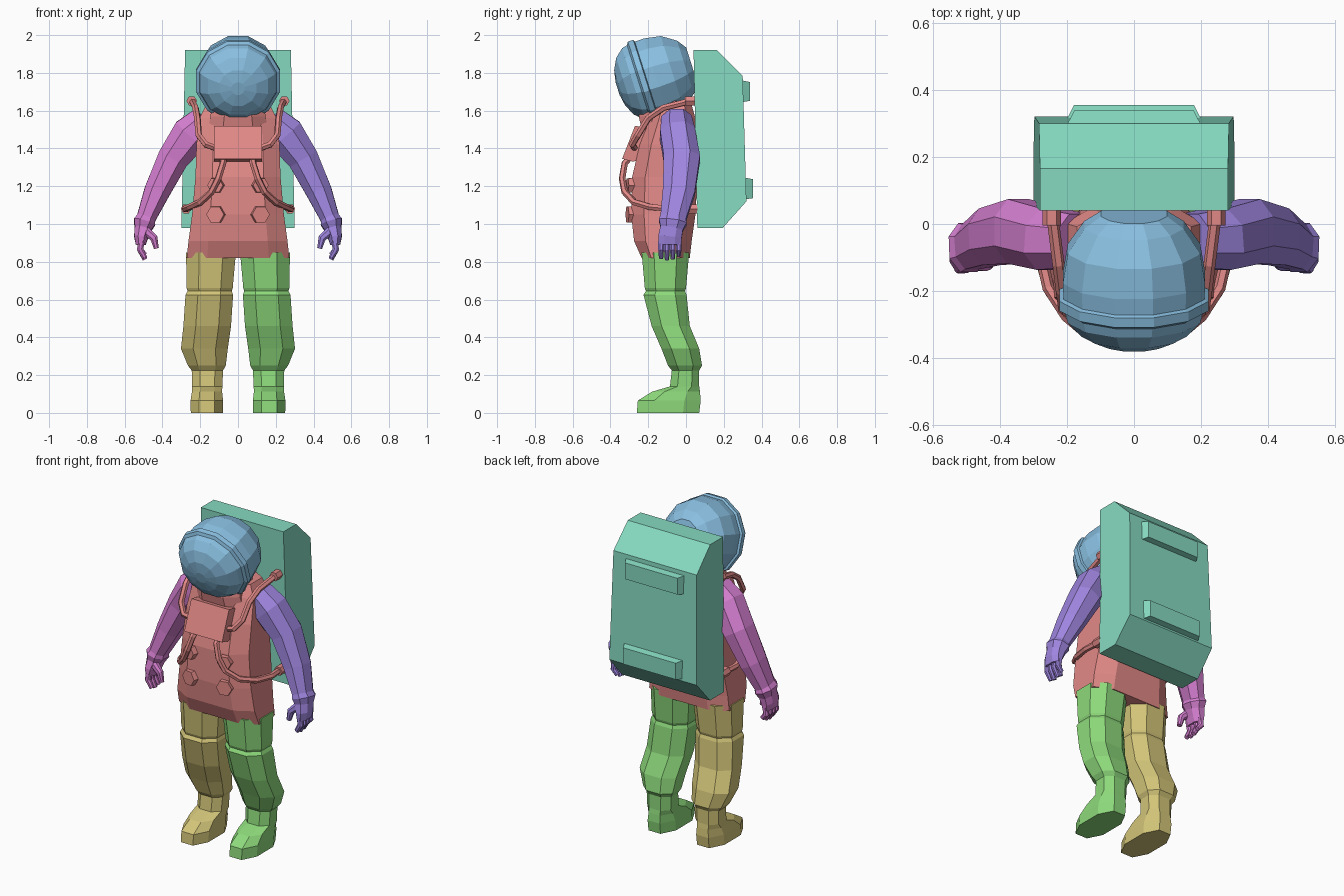
import bpy, bmesh, math
from mathutils import Vector, Matrix

if "Cube" in bpy.data.objects:
    bpy.data.objects.remove(bpy.data.objects["Cube"])


def material(name, rgb):
    m = bpy.data.materials.new(name)
    m.diffuse_color = (*rgb, 1)
    m.use_nodes = True
    m.node_tree.nodes["Principled BSDF"].inputs["Base Color"].default_value = m.diffuse_color
    return m


BLUE = material("blue", (0.25, 0.52, 0.75))
RED = material("red", (0.75, 0.25, 0.24))
TEAL = material("teal", (0.24, 0.70, 0.53))
LIMB = {1: ("right", material("violet", (0.35, 0.24, 0.75)), material("green", (0.27, 0.70, 0.20))),
        -1: ("left", material("magenta", (0.66, 0.21, 0.63)), material("yellow", (0.65, 0.56, 0.19)))}


def finish(name, bm, mat):
    bmesh.ops.recalc_face_normals(bm, faces=bm.faces)
    me = bpy.data.meshes.new(name)
    bm.to_mesh(me)
    bm.free()
    me.materials.append(mat)
    ob = bpy.data.objects.new(name, me)
    bpy.context.collection.objects.link(ob)
    return ob


def loft(name, rings, mat, s=1):
    """Skin a list of point rings and cap both ends; s=-1 mirrors in x."""
    bm = bmesh.new()
    rows = [[bm.verts.new((p[0] * s, p[1], p[2])) for p in r] for r in rings]
    n = len(rows[0])
    for a, b in zip(rows, rows[1:]):
        for i in range(n):
            j = (i + 1) % n
            bm.faces.new((a[i], a[j], b[j], b[i]))
    bm.faces.new(rows[0])
    bm.faces.new(rows[-1])
    return finish(name, bm, mat)


def octagon(c, u, v, k=0.45):
    pts = [(1, -k), (1, k), (k, 1), (-k, 1), (-1, k), (-1, -k), (-k, -1), (k, -1)]
    return [Vector(c) + u * a + v * b for a, b in pts]


def stack(rows, k):
    """Level octagons from rows of z, centre x, half width, front y, back y."""
    return [octagon((cx, (y0 + y1) / 2, z), Vector((rx, 0, 0)), Vector((0, (y1 - y0) / 2, 0)), k)
            for z, cx, rx, y0, y1 in rows]


def tube(rows, k=0.45):
    """Octagons square to a path, from rows of x, y, z, width radius, depth radius."""
    c = [Vector(r[:3]) for r in rows]
    out = []
    for i, r in enumerate(rows):
        t = (c[min(i + 1, len(c) - 1)] - c[max(i - 1, 0)]).normalized()
        v = (Vector((0, 1, 0)) - t * t.y).normalized()
        out.append(octagon(c[i], v.cross(t) * r[3], v * r[4], k))
    return out


def prism(name, profile, width, mat):
    """Side profile (y, z) spread across x by a width function."""
    return loft(name, [[(sx * width(y, z), y, z) for y, z in profile] for sx in (-1, 1)], mat)


def hose(name, pts, s, r=0.018):
    cu = bpy.data.curves.new(name, 'CURVE')
    cu.dimensions = '3D'
    cu.bevel_depth = r
    cu.bevel_resolution = 1
    cu.use_fill_caps = True
    sp = cu.splines.new('POLY')
    sp.points.add(len(pts) - 1)
    for p, q in zip(sp.points, pts):
        p.co = (q[0] * s, q[1], q[2], 1)
    sp.use_smooth = False
    cu.materials.append(RED)
    bpy.context.collection.objects.link(bpy.data.objects.new(name, cu))


# Helmet: facets turned around a forward and downward axis, with raised visor rim
axis = Vector((0, -0.95, -0.30)).normalized()
up = Vector((0, -0.30, 0.95)).normalized()
centre = Vector((0, -0.16, 1.78))


def turned(name, profile, n=12):
    rings = []
    for t, r in profile:
        angles = [2 * math.pi * (i + 0.5) / n for i in range(n)]
        rings.append([centre + axis * t + (Vector((1, 0, 0)) * math.cos(a) + up * math.sin(a)) * r * 1.02
                      for a in angles])
    return loft(name, rings, BLUE)


turned("helmet_shell", [(-0.20, 0.10), (-0.165, 0.15), (-0.09, 0.20), (0.0, 0.215), (0.05, 0.213),
                        (0.055, 0.225), (0.085, 0.225), (0.095, 0.208)])
turned("helmet_visor", [(0.08, 0.212), (0.125, 0.200), (0.17, 0.16), (0.20, 0.10), (0.212, 0.035)])

# Torso and neck
loft("torso", stack([(0.82, 0, 0.272, -0.235, 0.02), (0.91, 0, 0.262, -0.275, 0.03),
                     (1.05, 0, 0.243, -0.29, 0.05), (1.25, 0, 0.225, -0.285, 0.06),
                     (1.42, 0, 0.22, -0.245, 0.06), (1.56, 0, 0.205, -0.19, 0.05),
                     (1.63, 0, 0.17, -0.16, 0.03)], 0.6), RED)
loft("neck_collar", stack([(1.50, 0, 0.16, -0.235, 0.0), (1.57, 0, 0.145, -0.25, 0.0),
                           (1.66, 0, 0.14, -0.23, 0.0)], 0.5), RED)

# Chest control box
prism("chest_box", [(-0.27, 1.52), (-0.338, 1.345), (-0.28, 1.33), (-0.17, 1.36), (-0.17, 1.50)],
      lambda y, z: 0.128, RED)

# Backpack and its two rear bars
prism("backpack", [(0.04, 1.92), (0.165, 1.92), (0.30, 1.785), (0.32, 1.12), (0.195, 0.98), (0.06, 0.98)],
      lambda y, z: 0.28 + (1.92 - z) * 0.021, TEAL)
for label, y, z in (("upper", 0.295, 1.70), ("lower", 0.312, 1.185)):
    prism(label + "_pack_bar", [(y, z + 0.06), (y + 0.043, z + 0.052), (y + 0.043, z - 0.048), (y, z - 0.055)],
          lambda py, pz, y=y: 0.20 if py < y + 0.02 else 0.178, TEAL)

for s, (side, arm_mat, leg_mat) in LIMB.items():
    # Leg with knee seam, gathered cuff and boot
    loft(side + "_leg", stack([(0.85, 0.143, 0.132, -0.235, 0.017), (0.66, 0.15, 0.122, -0.218, 0.0),
                               (0.645, 0.15, 0.117, -0.212, -0.005), (0.625, 0.152, 0.126, -0.225, 0.003),
                               (0.46, 0.163, 0.126, -0.182, 0.02), (0.34, 0.178, 0.124, -0.13, 0.07),
                               (0.25, 0.165, 0.10, -0.095, 0.085), (0.225, 0.162, 0.083, -0.075, 0.07),
                               (0.14, 0.163, 0.08, -0.085, 0.07), (0.112, 0.164, 0.08, -0.18, 0.074),
                               (0.065, 0.165, 0.086, -0.255, 0.078), (0, 0.165, 0.085, -0.26, 0.07)], 0.48),
         leg_mat, s)

    # Arm with glove cuff and palm
    loft(side + "_arm", tube([(0.17, -0.05, 1.545, 0.085, 0.08), (0.25, -0.045, 1.475, 0.10, 0.092),
                              (0.345, -0.022, 1.345, 0.082, 0.096), (0.43, -0.038, 1.17, 0.068, 0.085),
                              (0.487, -0.068, 1.03, 0.050, 0.068), (0.495, -0.07, 1.01, 0.058, 0.074),
                              (0.503, -0.076, 0.975, 0.045, 0.060), (0.513, -0.085, 0.93, 0.037, 0.062),
                              (0.515, -0.086, 0.89, 0.026, 0.060)]), arm_mat, s)
    # Curled fingers and thumb
    for i in range(4):
        y = -0.132 + 0.031 * i
        tip = (0.82, 0.812, 0.817, 0.835)[i]
        loft(f"{side}_finger_{i + 1}", tube([(0.512, y, 0.91, 0.018, 0.015), (0.518, y, 0.865, 0.017, 0.015),
                                            (0.492, y, tip, 0.013, 0.011)]), arm_mat, s)
    loft(side + "_thumb", tube([(0.49, -0.115, 0.965, 0.025, 0.022), (0.445, -0.122, 0.925, 0.020, 0.018),
                                (0.432, -0.122, 0.87, 0.013, 0.013)]), arm_mat, s)

    # Hoses from the chest box to the backpack
    hose(side + "_shoulder_hose", [(0.11, -0.27, 1.40), (0.17, -0.285, 1.42), (0.208, -0.255, 1.47),
                                   (0.215, -0.20, 1.56), (0.225, -0.12, 1.615), (0.24, 0.0, 1.645),
                                   (0.245, 0.06, 1.65)], s)
    hose(side + "_waist_hose", [(0.075, -0.29, 1.36), (0.08, -0.325, 1.32), (0.105, -0.338, 1.24),
                                (0.14, -0.325, 1.17), (0.20, -0.275, 1.115), (0.255, -0.19, 1.09),
                                (0.28, -0.08, 1.08), (0.27, 0.06, 1.08)], s)
    for label, x, z in (("shoulder", 0.245, 1.652), ("waist", 0.275, 1.08)):
        hose(f"{side}_{label}_hose_fitting", [(x, -0.005, z), (x, 0.06, z)], s, 0.028)

    # Hexagonal dials on the belly
    for label, z, r in (("lower", 1.05, 0.053), ("upper", 1.205, 0.047)):
        bm = bmesh.new()
        bmesh.ops.create_cone(bm, cap_ends=True, segments=6, radius1=r, radius2=r * 0.9, depth=0.09,
                              matrix=Matrix.Translation((s * 0.112, -0.267, z))
                              @ Matrix.Rotation(s * math.radians(12), 4, 'Z')
                              @ Matrix.Rotation(math.radians(90), 4, 'X')
                              @ Matrix.Rotation(math.radians(30), 4, 'Z'))
        finish(f"{side}_{label}_dial", bm, RED)
